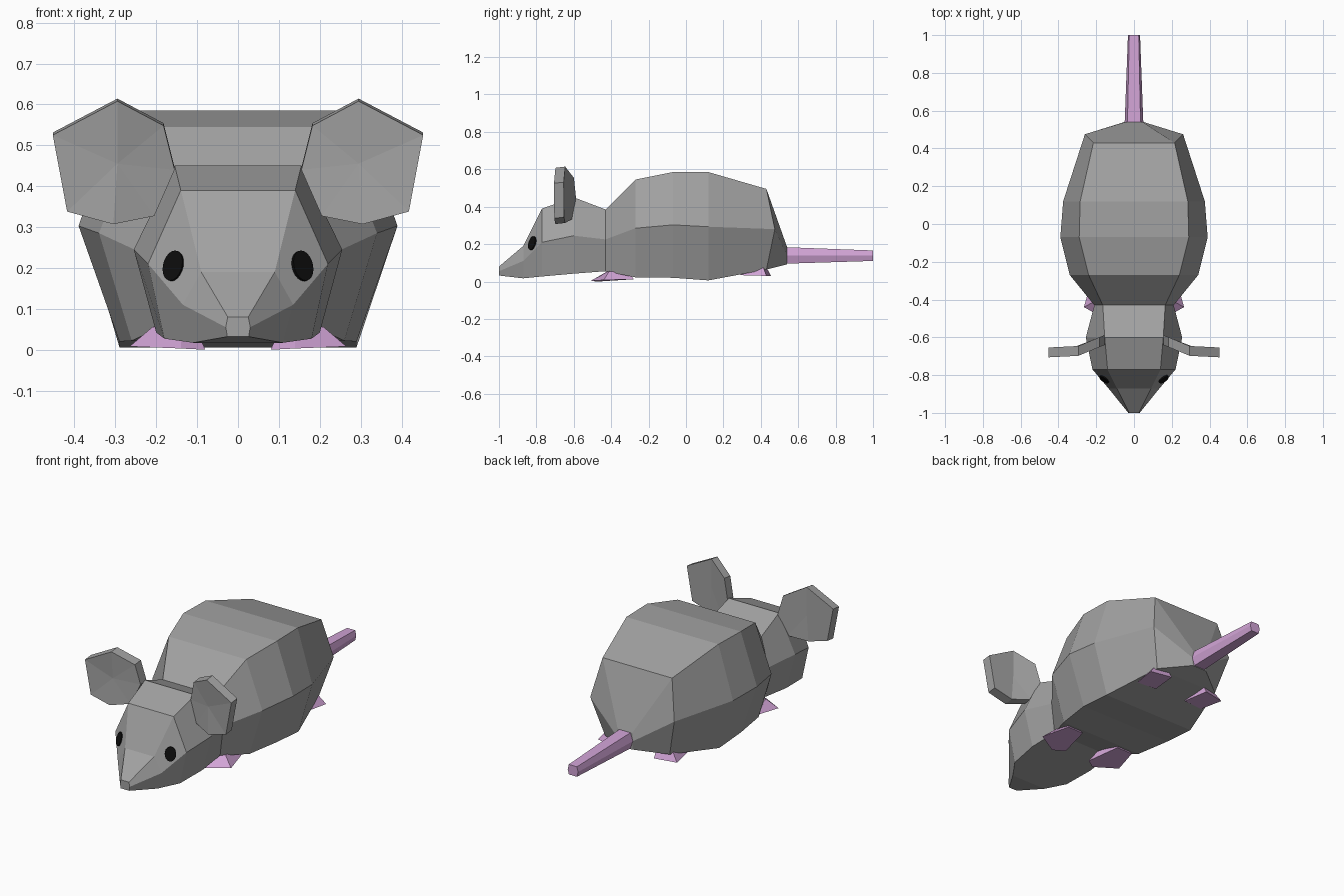
import bpy, bmesh, math
from mathutils import Vector, Matrix

if "Cube" in bpy.data.objects:
    bpy.data.objects.remove(bpy.data.objects["Cube"])


def material(name, rgb):
    m = bpy.data.materials.new(name)
    m.diffuse_color = (*rgb, 1)
    m.use_nodes = True
    m.node_tree.nodes["Principled BSDF"].inputs["Base Color"].default_value = m.diffuse_color
    return m


GREY = material("grey fur", (0.36, 0.36, 0.36))
PINK = material("pink skin", (0.64, 0.37, 0.67))
BLACK = material("black eye", (0.004, 0.004, 0.004))


def finish(name, bm, mat):
    bmesh.ops.recalc_face_normals(bm, faces=bm.faces)
    me = bpy.data.meshes.new(name)
    bm.to_mesh(me)
    bm.free()
    me.materials.append(mat)
    ob = bpy.data.objects.new(name, me)
    bpy.context.collection.objects.link(ob)
    return ob


def mirror(ob):
    ob.modifiers.new("mirror", "MIRROR")


def bridge(bm, rings, caps=True):
    """Skin quads between rings of equal length."""
    rings = [[bm.verts.new(p) for p in r] for r in rings]
    n = len(rings[0])
    for a, b in zip(rings, rings[1:]):
        for i in range(n):
            j = (i + 1) % n
            bm.faces.new((a[i], a[j], b[j], b[i]))
    if caps:
        bm.faces.new(rings[0])
        bm.faces.new(rings[-1])
    return rings


def hexagon(ys, top, mid, bottom):
    """Symmetric six-sided section; every level is (half width, z)."""
    right = [(w, y, z) for y, (w, z) in zip(ys, (top, mid, bottom))]
    return right + [(-x, y, z) for x, y, z in reversed(right)]


def loft(name, sections, mat):
    bm = bmesh.new()
    bridge(bm, [hexagon(*s) for s in sections])
    return finish(name, bm, mat)


# Head and body, from nose to rump
loft("head_and_body", [
    ((-1.0,) * 3, (.025, .08), (.03, .055), (.026, .032)),
    ((-.87,) * 3, (.09, .19), (.135, .11), (.11, .017)),
    ((-.77,) * 3, (.14, .39), (.22, .21), (.18, .027)),
    ((-.60,) * 3, (.155, .45), (.255, .245), (.20, .042)),
    ((-.43,) * 3, (.165, .385), (.21, .225), (.19, .055)),
    ((-.27,) * 3, (.24, .545), (.34, .285), (.26, .022)),
    ((-.07,) * 3, (.29, .585), (.39, .303), (.29, .02)),
    ((.12,) * 3, (.285, .585), (.375, .293), (.29, .006)),
    ((.43, .475, .43), (.215, .495), (.26, .28), (.20, .064)),
    ((.54,) * 3, (.045, .185), (.05, .14), (.045, .092)),
], GREY)

# Tail
loft("tail", [
    ((.52,) * 3, (.035, .184), (.05, .14), (.035, .095)),
    ((1.0,) * 3, (.025, .166), (.032, .138), (.025, .11)),
], PINK)

# Ears: thick, slightly dished plates
outline = [(.155, .44), (.182, .548), (.295, .608), (.453, .525),
           (.418, .338), (.305, .307), (.205, .327)]


def ear_y(x):
    return -.64 - .058 * min(1, (x - .155) / .14) - .008 * max(0, (x - .295) / .16)


bm = bmesh.new()
front, back = bridge(bm, [[(x, ear_y(x) + d, z + d * .12) for x, z in outline]
                          for d in (0, .052)], caps=False)
for ring, d in ((front, .012), (back, .052)):
    hub = bm.verts.new((.295, ear_y(.295) + d, .455))
    for i in range(len(ring)):
        bm.faces.new((ring[i], ring[(i + 1) % len(ring)], hub))
mirror(finish("ears", bm, GREY))

# Eyes: thin oval discs lying on the cheek faces
n = Vector((.56, -.78, .27)).normalized()
up = (Vector((0, 0, 1)) - n * n.z).normalized()
side = up.cross(n)
frame = Matrix((side, up, n)).transposed().to_4x4()
bm = bmesh.new()
bmesh.ops.create_cone(bm, cap_ends=True, segments=20, radius1=1, radius2=1, depth=1)
bmesh.ops.transform(bm, verts=bm.verts,
                    matrix=Matrix.Translation(Vector((.156, -.82, .204)) + n * .003)
                    @ frame @ Matrix.Diagonal((.029, .038, .009, 1)))
mirror(finish("eyes", bm, BLACK))


# Feet: wedges poking out of the belly
def feet(name, sole, upper):
    bm = bmesh.new()
    bridge(bm, [sole, upper])
    mirror(finish(name, bm, PINK))


feet("front_feet",
     [(.08, -.47, 0), (.14, -.51, .003), (.265, -.44, .008), (.22, -.28, .012), (.12, -.28, .012)],
     [(.10, -.42, .045), (.14, -.42, .055), (.21, -.41, .055), (.20, -.30, .045), (.14, -.30, .045)])
feet("back_feet",
     [(.10, .30, .034), (.22, .29, .034), (.245, .43, .03), (.12, .455, .03)],
     [(.11, .31, .07), (.20, .30, .07), (.20, .41, .085), (.12, .425, .085)])
